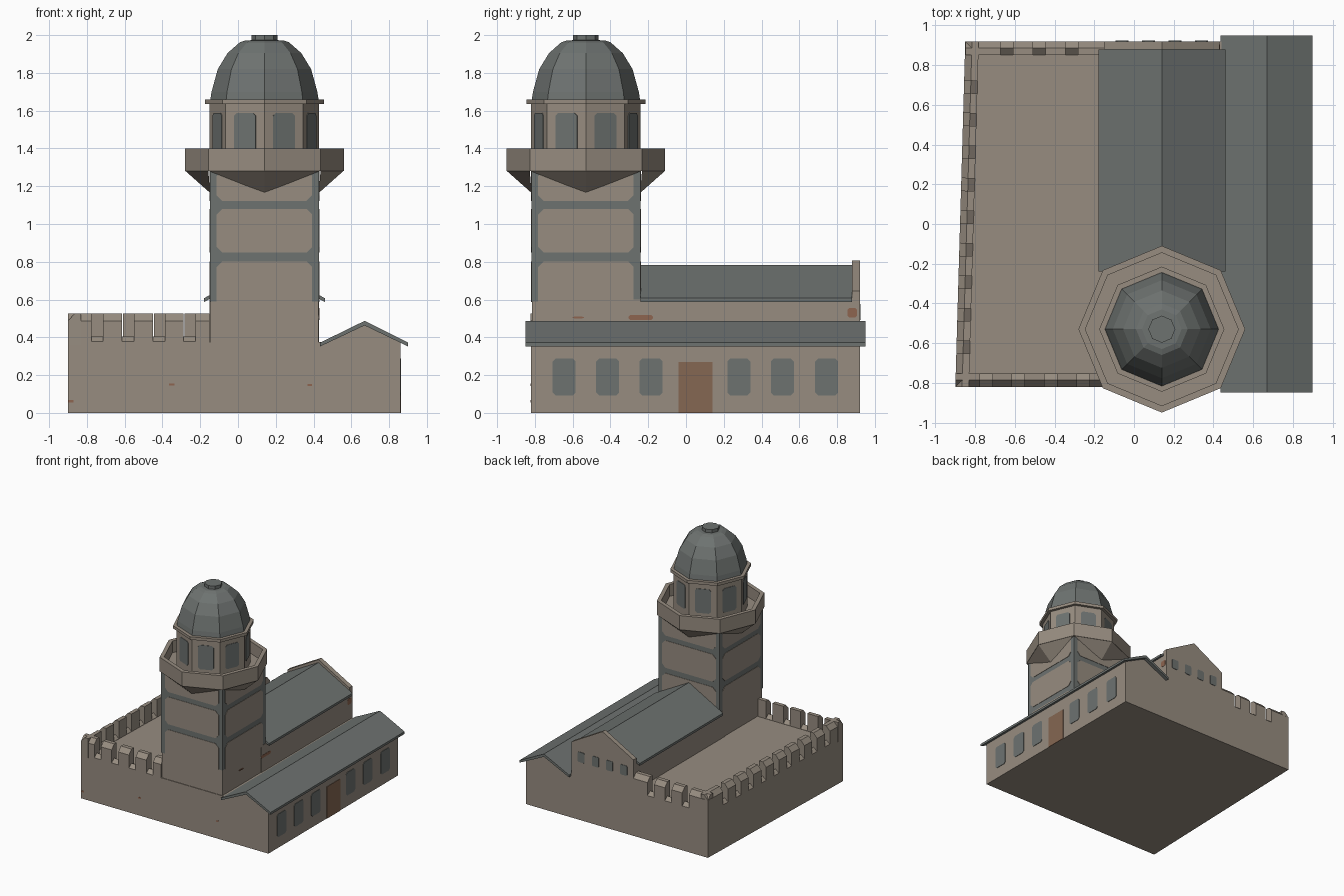
import bpy, bmesh
from math import sin, cos, pi
from mathutils import Vector

cube = bpy.data.objects.get("Cube")
if cube:
    bpy.data.objects.remove(cube, do_unlink=True)


def material(name, r, g, b):
    m = bpy.data.materials.new(name)
    m.use_nodes = True
    m.diffuse_color = (r, g, b, 1)
    m.node_tree.nodes["Principled BSDF"].inputs["Base Color"].default_value = (r, g, b, 1)
    return m


STONE = material("warm stone", 0.31, 0.265, 0.217)
SLATE = material("grey slate", 0.155, 0.17, 0.163)
WOOD = material("brown door", 0.235, 0.135, 0.085)
BRICK = material("bare brick", 0.27, 0.13, 0.08)


def finish(name, bm, mat):
    bmesh.ops.recalc_face_normals(bm, faces=bm.faces)
    me = bpy.data.meshes.new(name)
    bm.to_mesh(me)
    bm.free()
    me.materials.append(mat)
    ob = bpy.data.objects.new(name, me)
    bpy.context.collection.objects.link(ob)
    return ob


def prism(name, loop_a, loop_b, mat, bm=None):
    """Solid between two matching outlines; appends when given a bmesh."""
    out = bm or bmesh.new()
    a = [out.verts.new(p) for p in loop_a]
    b = [out.verts.new(p) for p in loop_b]
    out.faces.new(a)
    out.faces.new(b[::-1])
    for i in range(len(a)):
        j = (i + 1) % len(a)
        out.faces.new((a[i], b[i], b[j], a[j]))
    if bm is None:
        return finish(name, out, mat)


def along_y(name, outline, y0, y1, mat):
    return prism(name, [(x, y0, z) for x, z in outline],
                 [(x, y1, z) for x, z in outline], mat)


def upright(name, outline, z0, z1, mat):
    return prism(name, [(x, y, z0) for x, y in outline],
                 [(x, y, z1) for x, y in outline], mat)


def lathe(name, profile, cx, cy, mat, sides=8):
    bm = bmesh.new()
    rings = []
    for r, z in profile:
        if r == 0:
            rings.append([bm.verts.new((cx, cy, z))] * sides)
        else:
            rings.append([bm.verts.new((cx + r * cos(2 * pi * i / sides),
                                        cy + r * sin(2 * pi * i / sides), z))
                          for i in range(sides)])
    for p, q in zip(rings, rings[1:]):
        for i in range(sides):
            j = (i + 1) % sides
            face = list(dict.fromkeys((p[i], p[j], q[j], q[i])))
            bm.faces.new(face)
    return finish(name, bm, mat)


def plate(name, centre, angle, w, h, mat, cut=0.0, depth=0.004, low_cut=None):
    """Thin upright panel facing the given direction, with clipped corners."""
    n = Vector((cos(angle), sin(angle), 0))
    u = Vector((-sin(angle), cos(angle), 0))
    low = cut if low_cut is None else low_cut
    pts = []
    for sx, sz, c in ((-1, -1, low), (1, -1, low), (1, 1, cut), (-1, 1, cut)):
        a = (sx * (w / 2 - c), sz * h / 2)
        b = (sx * w / 2, sz * (h / 2 - c))
        pts += ([b, a] if sx == sz else [a, b]) if c else [a]
    base = [Vector(centre) + u * x + Vector((0, 0, z)) for x, z in pts]
    return prism(name, [p - n * 0.002 for p in base], [p + n * depth for p in base], mat)


EAST, NORTH, SOUTH = 0, pi / 2, -pi / 2

# Ground storey with a slightly skewed left wall
upright("base_block", [(-0.9, -0.82), (0.86, -0.82), (0.86, 0.92), (-0.85, 0.92)],
        0, 0.375, STONE)


# Battlements: ridged sill with chamfered merlons between the gaps
def battlement(name, start, end, inward, gaps, gap=0.063, thick=0.068):
    start, end, inward = Vector(start), Vector(end), Vector(inward)
    length = (end - start).length
    d = (end - start).normalized()
    bm = bmesh.new()

    def sweep(t0, t1, section):
        loops = [[start + d * t + inward * s + Vector((0, 0, z)) for s, z in section]
                 for t in (t0, t1)]
        prism(name, *loops, STONE, bm)

    sweep(0, length, [(0, 0.36), (0, 0.377), (thick / 2, 0.405), (thick, 0.377), (thick, 0.36)])
    edges = [0] + [g + s * gap / 2 for g in gaps for s in (-1, 1)] + [length]
    for t0, t1 in zip(edges[::2], edges[1::2]):
        sweep(t0, t1, [(0, 0.37), (0, 0.487), (thick / 2, 0.525), (thick, 0.525), (thick, 0.37)])
    finish(name, bm, STONE)


battlement("front_battlement", (-0.9, -0.82, 0), (-0.15, -0.82, 0), (0, 1, 0),
           [0.155 + 0.163 * i for i in range(4)])
battlement("side_battlement", (-0.9, -0.82, 0), (-0.85, 0.92, 0), (1, -0.03, 0),
           [0.2 + 0.164 * i for i in range(9)])
battlement("back_battlement", (-0.85, 0.92, 0), (-0.15, 0.92, 0), (0, -1, 0),
           [0.21 + 0.163 * i for i in range(3)])

# Middle house
along_y("house_body", [(-0.15, 0.3), (0.43, 0.3), (0.43, 0.6), (0.14, 0.765), (-0.15, 0.6)],
        -0.3, 0.9, STONE)
along_y("house_roof", [(-0.18, 0.587), (-0.18, 0.607), (0.14, 0.782), (0.46, 0.607),
                       (0.46, 0.587), (0.14, 0.76)], -0.24, 0.88, SLATE)
along_y("house_back_gable", [(-0.15, 0.3), (0.43, 0.3), (0.43, 0.645), (0.14, 0.807),
                             (-0.15, 0.645)], 0.88, 0.92, STONE)
for x in (-0.06, 0.074, 0.206, 0.34):
    plate("gable_window", (x, 0.92, 0.535), NORTH, 0.065, 0.085, SLATE, 0.008)

# Low side wing with windows and door
along_y("wing_body", [(0.42, 0.2), (0.86, 0.2), (0.86, 0.372), (0.67, 0.47), (0.42, 0.35)],
        -0.82, 0.92, STONE)
along_y("wing_roof", [(0.435, 0.352), (0.435, 0.372), (0.67, 0.487), (0.9, 0.372),
                      (0.9, 0.352), (0.67, 0.463)], -0.85, 0.95, SLATE)
for y in (-0.645, -0.415, -0.185, 0.28, 0.51, 0.745):
    plate("wing_window", (0.86, y, 0.19), EAST, 0.122, 0.195, SLATE, 0.015)
plate("wing_door", (0.86, 0.05, 0.135), EAST, 0.18, 0.27, WOOD)

# Square tower shaft with slate framing around plaster panels
CX, CY, HALF = 0.14, -0.53, 0.285
upright("tower_shaft", [(CX + sx * HALF, CY + sy * HALF)
                        for sx, sy in ((-1, -1), (1, -1), (1, 1), (-1, 1))], 0, 1.29, STONE)
for k in range(4):
    a = k * pi / 2
    face = Vector((CX + HALF * cos(a), CY + HALF * sin(a), 0))
    plate("tower_frame", face + Vector((0, 0, 0.935)), a, 0.578, 0.69, SLATE, depth=0.003)
    for z0, z1, low in ((0.588, 0.802, 0), (0.848, 1.08, 0.03), (1.122, 1.285, 0.03)):
        plate("tower_panel", face + Vector((0, 0, (z0 + z1) / 2)), a, 0.505, z1 - z0,
              STONE, 0.03, 0.006, low)

# Corbels carrying the balcony
bm = bmesh.new()
for k in range(4):
    def point(angle, r, z):
        return bm.verts.new((CX + r * cos(angle), CY + r * sin(angle), z))
    a = k * pi / 2
    tip, foot = point(a, 0.42, 1.282), point(a, 0.288, 1.165)
    left, right = point(a - pi / 4, 0.42, 1.282), point(a + pi / 4, 0.42, 1.282)
    for f in ((tip, left, foot), (tip, foot, right), (left, right, foot), (tip, right, left)):
        bm.faces.new(f)
finish("balcony_corbels", bm, STONE)

# Balcony, lantern room and dome
lathe("balcony", [(0, 1.28), (0.42, 1.28), (0.42, 1.4), (0.385, 1.4), (0.385, 1.3), (0, 1.3)],
      CX, CY, STONE)
lathe("lantern_room", [(0, 1.29), (0.29, 1.29), (0.29, 1.64), (0, 1.64)], CX, CY, STONE)
lathe("lantern_cornice", [(0, 1.635), (0.315, 1.635), (0.315, 1.66), (0, 1.66)], CX, CY, STONE)
lathe("dome", [(0, 1.65), (0.288, 1.65), (0.28, 1.7), (0.247, 1.82), (0.195, 1.905),
               (0.13, 1.962), (0.1, 1.972), (0, 1.975)], CX, CY, SLATE)
lathe("dome_cap", [(0, 1.96), (0.068, 1.96), (0.068, 2), (0, 2)], CX, CY, SLATE)
apothem = 0.29 * cos(pi / 8)
for k in range(8):
    a = (k + 0.5) * pi / 4
    plate("lantern_window", (CX + apothem * cos(a), CY + apothem * sin(a), 1.485), a,
          0.125, 0.205, SLATE, 0.015)

# Small patches of exposed brick
for x, z, w in ((-0.885, 0.062, 0.028), (-0.35, 0.15, 0.028), (0.38, 0.148, 0.022)):
    plate("front_brick", (x, -0.82, z), SOUTH, w, 0.012, BRICK, depth=0.002)
for y, z, w, h in ((-0.24, 0.505, 0.13, 0.025), (-0.57, 0.505, 0.06, 0.01), (0.88, 0.53, 0.05, 0.05)):
    plate("house_brick", (0.43, y, z), EAST, w, h, BRICK, 0.008, 0.002)
